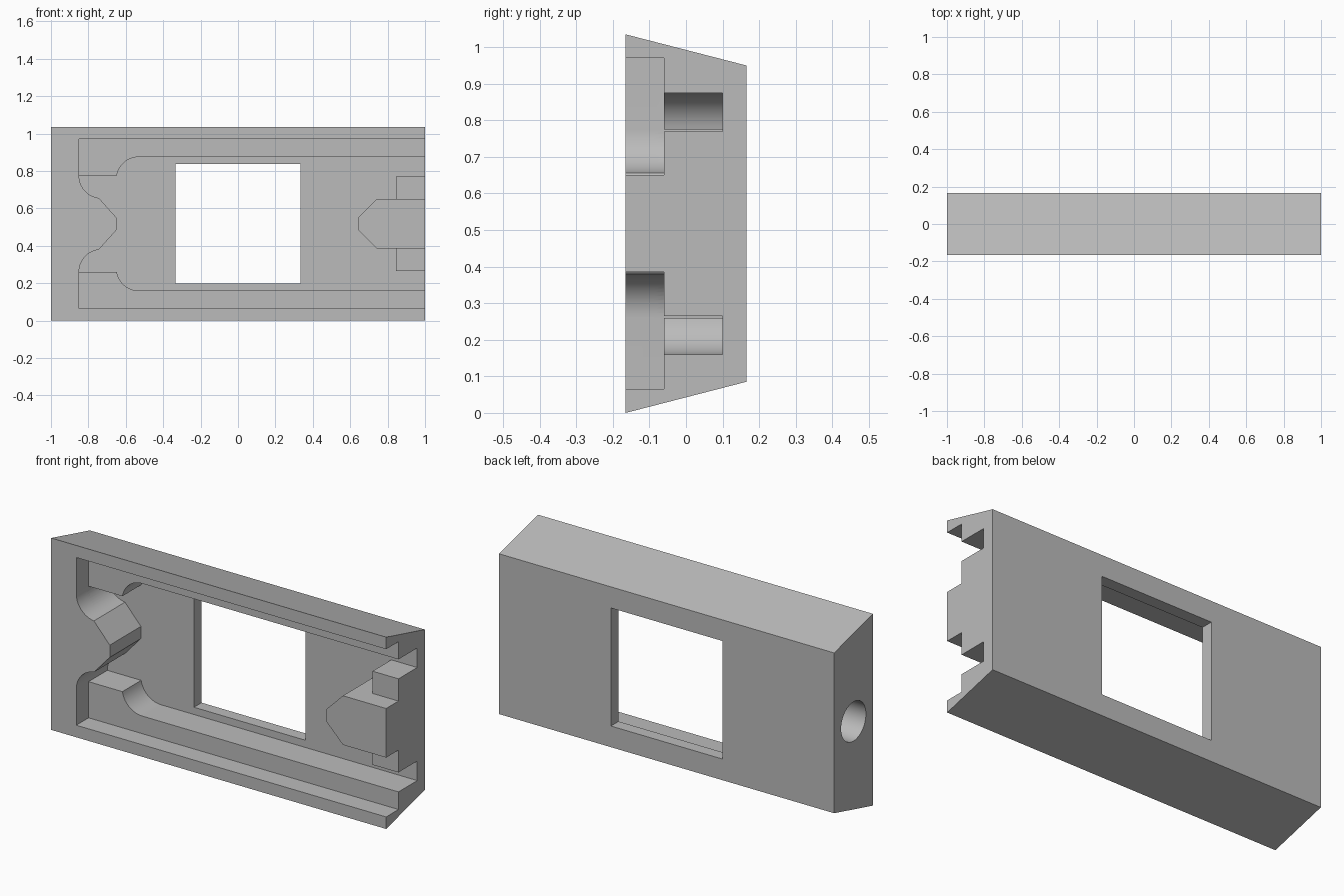
import bpy, bmesh
from math import cos, sin, radians
from mathutils import Matrix

if "Cube" in bpy.data.objects:
    bpy.data.objects.remove(bpy.data.objects["Cube"], do_unlink=True)

MID = 0.5175          # height of the mirror line
FRONT, BACK = -0.165, 0.165
LEDGE, FLOOR = -0.06, 0.1

grey = bpy.data.materials.new("plain_grey")
grey.use_nodes = True
grey.diffuse_color = (0.5, 0.5, 0.5, 1)
grey.node_tree.nodes["Principled BSDF"].inputs["Base Color"].default_value = (0.5, 0.5, 0.5, 1)


def finish(bm, name):
    bmesh.ops.recalc_face_normals(bm, faces=bm.faces)
    mesh = bpy.data.meshes.new(name)
    bm.to_mesh(mesh)
    bm.free()
    mesh.materials.append(grey)
    obj = bpy.data.objects.new(name, mesh)
    bpy.context.collection.objects.link(obj)
    return obj


def prism(name, points, direction):
    """Extrude a closed outline of 3D points along a direction."""
    bm = bmesh.new()
    face = bm.faces.new([bm.verts.new(p) for p in points])
    new = bmesh.ops.extrude_face_region(bm, geom=[face])["geom"]
    bmesh.ops.translate(bm, vec=direction, verts=[v for v in new if isinstance(v, bmesh.types.BMVert)])
    return finish(bm, name)


def arc(cx, cz, r, start, end, n=14):
    steps = [radians(start + (end - start) * i / n) for i in range(n + 1)]
    return [(cx + r * cos(a), cz + r * sin(a)) for a in steps]


def pocket(name, half, y0, y1):
    """Mirror the upper half outline about the middle and extrude it in depth."""
    outline = half + [(x, -z) for x, z in reversed(half)]
    return prism(name, [(x, y0, MID + z) for x, z in outline], (0, y1 - y0, 0))


# Long block with sloping top and bottom
body = prism("frame_body", [(-1, FRONT, 0), (-1, FRONT, 2 * MID),
                            (-1, BACK, 0.95), (-1, BACK, 0.085)], (2, 0, 0))

# Outlines shared by both pocket levels: left nose and right pointed tab
nose = [(-0.65, 0.033)] + arc(-0.73, 0.2575, 0.12, 263, 180)
tab = [(0.742, 0.1325), (0.645, 0.035)]

shallow = nose + [(-0.85, 0.4525), (1.1, 0.4525), (1.1, 0.1325)] + tab
deep = (nose + arc(-0.53, 0.2375, 0.12, 170.4, 90)
        + [(1.1, 0.3575), (1.1, 0.2525), (0.845, 0.2525), (0.845, 0.1325)] + tab)

cutters = [pocket("shallow_pocket_cutter", shallow, FRONT - 0.1, LEDGE),
           pocket("deep_pocket_cutter", deep, LEDGE - 0.03, FLOOR),
           pocket("window_cutter", [(-0.333, 0.3185), (0.333, 0.3185)], 0.05, BACK + 0.1)]

# Blind round socket in the end
bm = bmesh.new()
bmesh.ops.create_cone(bm, cap_ends=True, segments=48, radius1=0.106, radius2=0.106, depth=0.44,
                      matrix=Matrix.Translation((-1, 0, MID)) @ Matrix.Rotation(radians(90), 4, 'Y'))
cutters.append(finish(bm, "end_socket_cutter"))

bpy.ops.object.select_all(action='DESELECT')
bpy.context.view_layer.objects.active = body
body.select_set(True)
for cutter in cutters:
    mod = body.modifiers.new(cutter.name, 'BOOLEAN')
    mod.operation = 'DIFFERENCE'
    mod.solver = 'EXACT'
    mod.object = cutter
    bpy.ops.object.modifier_apply(modifier=mod.name)
    bpy.data.objects.remove(cutter, do_unlink=True)

bpy.ops.object.shade_smooth_by_angle(angle=radians(25))
